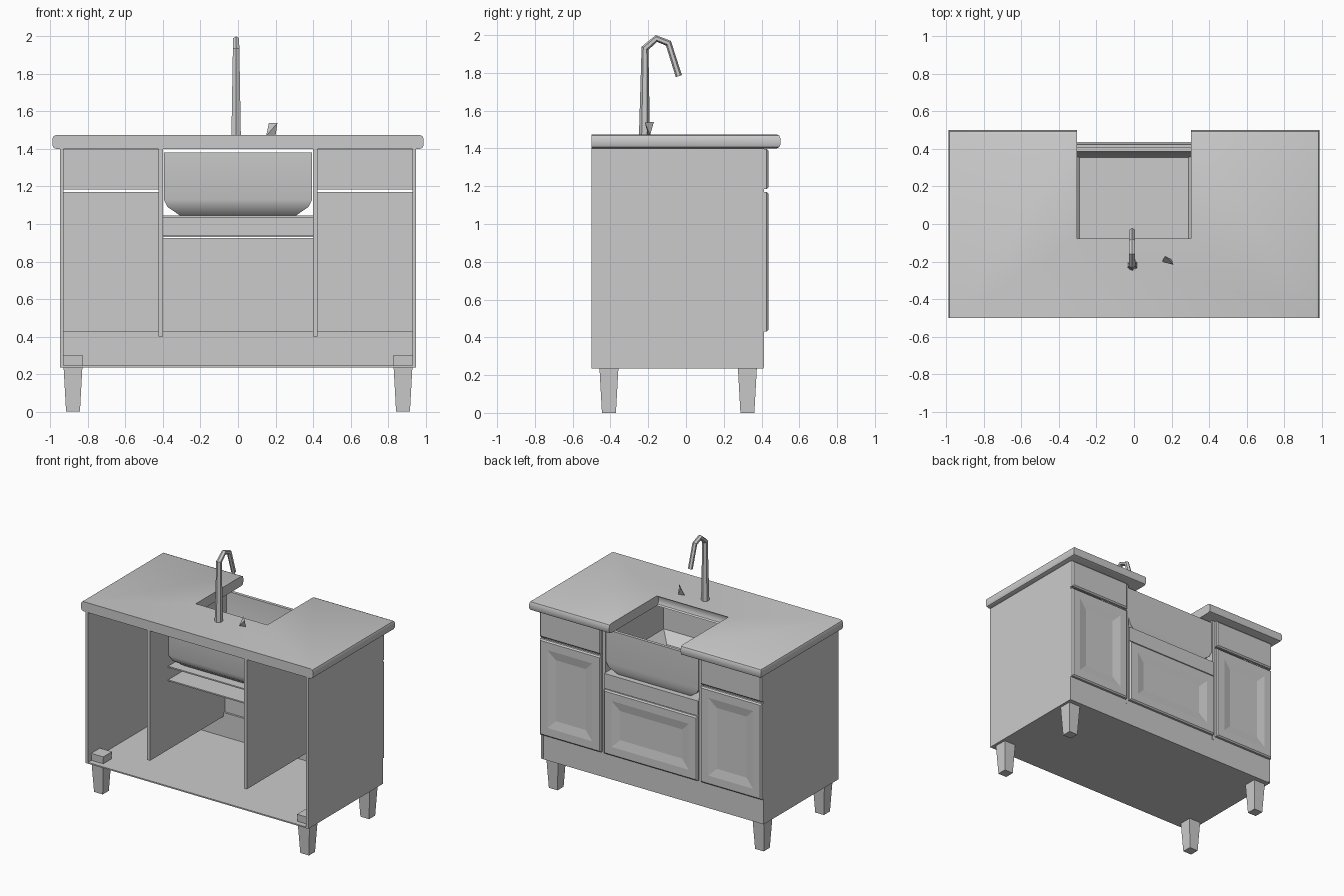
import bpy, bmesh, math
from mathutils import Vector

if "Cube" in bpy.data.objects:
    bpy.data.objects.remove(bpy.data.objects["Cube"])


def finish(name, bm, smooth=None):
    bmesh.ops.recalc_face_normals(bm, faces=bm.faces[:])
    me = bpy.data.meshes.new(name)
    bm.to_mesh(me)
    bm.free()
    ob = bpy.data.objects.new(name, me)
    bpy.context.collection.objects.link(ob)
    if smooth:
        bpy.ops.object.select_all(action='DESELECT')
        ob.select_set(True)
        bpy.context.view_layer.objects.active = ob
        bpy.ops.object.shade_smooth_by_angle(angle=math.radians(smooth))
    return ob


def loft(bm, rings, cap_start=True, cap_end=True):
    vs = [[bm.verts.new(p) for p in r] for r in rings]
    n = len(vs[0])
    for a, b in zip(vs, vs[1:]):
        for i in range(n):
            bm.faces.new((a[i], a[(i + 1) % n], b[(i + 1) % n], b[i]))
    if cap_start:
        bm.faces.new(vs[0][::-1])
    if cap_end:
        bm.faces.new(vs[-1])


def rect(x0, x1, y0, y1, z):
    return [(x0, y0, z), (x1, y0, z), (x1, y1, z), (x0, y1, z)]


def box(name, x, y, z):
    bm = bmesh.new()
    loft(bm, [rect(*x, *y, z[0]), rect(*x, *y, z[1])])
    return finish(name, bm)


def front(name, x, z, panel):
    # cabinet front facing +y, optionally with a sunken bevelled panel
    bm = bmesh.new()
    def ring(d, y):
        return [(x[0] + d, y, z[0] + d), (x[1] - d, y, z[0] + d),
                (x[1] - d, y, z[1] - d), (x[0] + d, y, z[1] - d)]
    rings = [ring(0, .41), ring(0, .427), ring(.01, .436)]
    if panel:
        rings += [ring(.07, .436), ring(.135, .424)]
    loft(bm, rings)
    return finish(name, bm)


# U-shaped worktop with rounded edges everywhere but the rear
bm = bmesh.new()
plan = [(-.99, -.5), (.99, -.5), (.99, .5), (.305, .5),
        (.305, -.1), (-.305, -.1), (-.305, .5), (-.99, .5)]
loft(bm, [[(x, y, z) for x, y in plan] for z in (1.4, 1.475)])
edges = [e for e in bm.edges
         if abs(e.verts[0].co.z - e.verts[1].co.z) < .001
         and not all(v.co.y < -.49 for v in e.verts)
         and not all(abs(abs(v.co.x) - .305) < .001 for v in e.verts)]
edges += [e for e in bm.edges
          if all(abs(v.co.y + .1) < .001 for v in e.verts)
          and abs(e.verts[0].co.z - e.verts[1].co.z) < .001 and e not in edges]
bmesh.ops.bevel(bm, geom=edges, offset=.022, segments=2, profile=.5, affect='EDGES')
finish("worktop", bm, 40)

# Open-backed carcass
box("cabinet_floor", (-.95, .95), (-.5, .41), (.235, .245))
box("bottom_rail", (-.95, .95), (.395, .41), (.245, .43))
for s, side in ((-1, "left"), (1, "right")):
    xs = lambda a, b: tuple(sorted((s * a, s * b)))
    box(side + "_side_panel", xs(.93, .95), (-.5, .412), (.24, 1.4))
    box(side + "_divider", xs(.4, .425), (-.5, .412), (.4, 1.4))
    front(side + "_drawer_front", xs(.425, .948), (1.185, 1.398), False)
    front(side + "_door", xs(.425, .948), (.43, 1.17), True)
    # tapered legs
    for cy, end in ((-.408, "front"), (.325, "rear")):
        bm = bmesh.new()
        cx = s * .88
        loft(bm, [rect(cx - w, cx + w, cy - w, cy + w, z)
                  for w, z in ((.037, 0), (.05, .235), (.053, .3))])
        finish(f"{end}_{side}_leg", bm)
front("centre_door", (-.4, .4), (.43, .925), True)

# Open-backed ledge box beneath the basin
box("basin_ledge", (-.4, .4), (-.28, .425), (1.035, 1.045))
box("lower_shelf", (-.4, .4), (-.28, .425), (.93, .94))
box("ledge_face", (-.4, .4), (.412, .425), (.94, 1.035))

# Basin: outer shell, rim, inner shell
bm = bmesh.new()
loft(bm, [rect(-.31, .31, -.21, .385, 1.046),
          rect(-.375, .375, -.265, .405, 1.09),
          rect(-.395, .395, -.28, .41, 1.13),
          rect(-.395, .395, -.28, .41, 1.38),
          rect(-.37, .37, -.255, .386, 1.38),
          rect(-.365, .365, -.25, .382, 1.14),
          rect(-.29, .29, -.18, .355, 1.066)])
finish("basin", bm, 35)

# Faucet: six-sided tapering tube swept through a few points in the y-z plane
path = [(-.22, 1.47, .029), (-.217, 1.93, .02), (-.157, 1.982, .018),
        (-.093, 1.957, .018), (-.038, 1.783, .017)]
pts = [Vector((-.01, y, z)) for y, z, r in path]
rings = []
for i, p in enumerate(pts):
    d0 = (p - pts[max(i - 1, 0)]).normalized()
    d1 = (pts[min(i + 1, len(pts) - 1)] - p).normalized()
    n = Vector((1, 0, 0)).cross((d0 + d1).normalized())
    r = path[i][2]
    rings.append([p + r * (math.cos(a) * Vector((1, 0, 0)) + math.sin(a) * n)
                  for a in (math.pi / 6 + k * math.pi / 3 for k in range(6))])
top = max(v.z for ring in rings for v in ring)
for v in rings[2]:
    v.z += 2 - top
bm = bmesh.new()
loft(bm, rings)
finish("faucet", bm, 40)

# Small wedge-shaped tap lever
bm = bmesh.new()
for p in ((.15, -.2, 1.47), (.2, -.19, 1.47), (.165, -.17, 1.54), (.21, -.218, 1.538)):
    bm.verts.new(p)
bmesh.ops.convex_hull(bm, input=bm.verts[:])
finish("tap_lever", bm)
